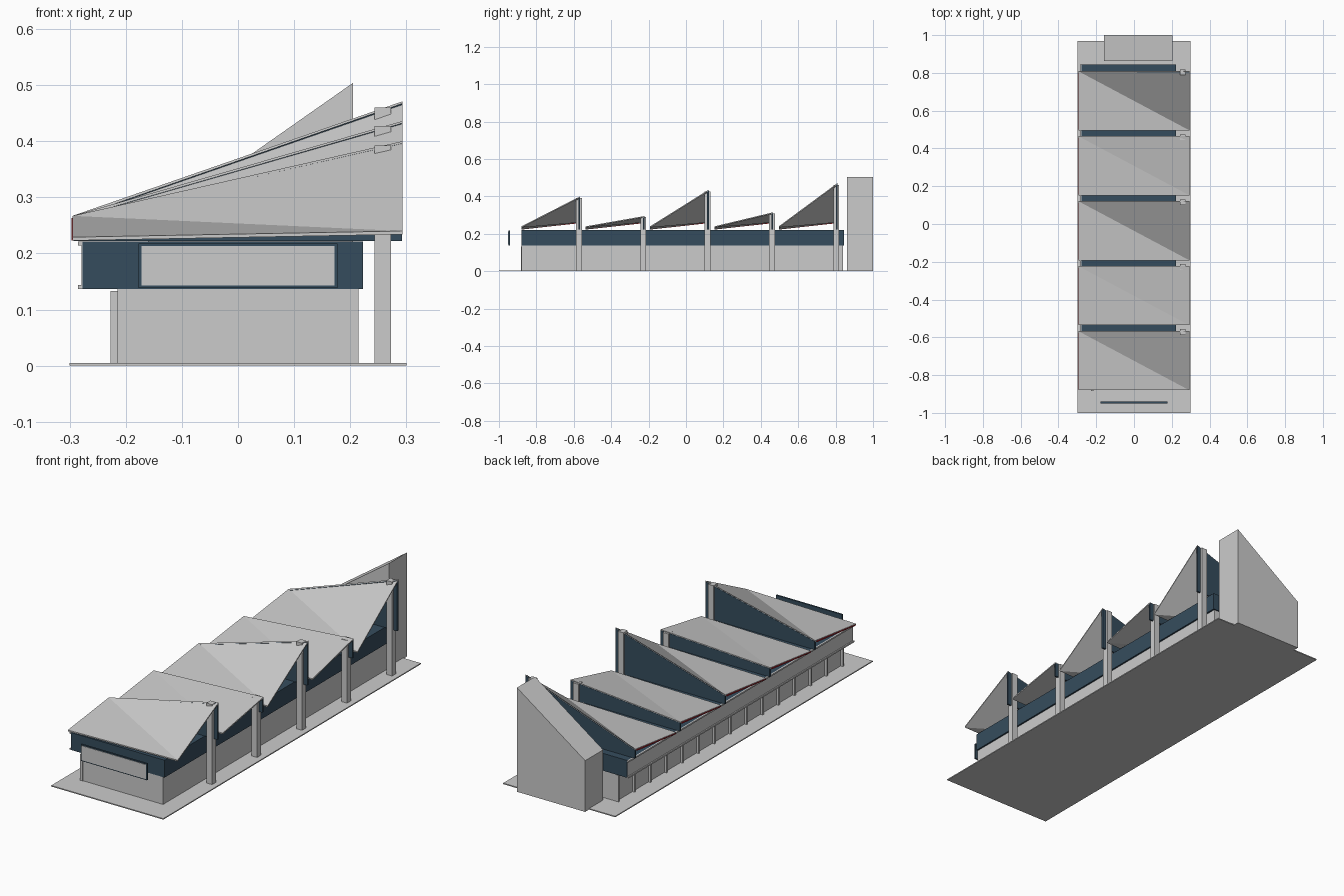
import bpy, bmesh

if "Cube" in bpy.data.objects:
    bpy.data.objects.remove(bpy.data.objects["Cube"])


def material(name, rgb):
    m = bpy.data.materials.new(name)
    m.diffuse_color = (*rgb, 1)
    m.use_nodes = True
    m.node_tree.nodes["Principled BSDF"].inputs["Base Color"].default_value = m.diffuse_color
    return m


CONCRETE = material("concrete_grey", (0.60, 0.60, 0.60))
GLASS = material("dark_blue_glass", (0.036, 0.073, 0.11))
RED = material("red_trim", (0.50, 0.02, 0.03))


def prism(name, bottom, top, mat):
    """Solid between two matching rings of points."""
    bm = bmesh.new()
    a = [bm.verts.new(p) for p in bottom]
    b = [bm.verts.new(p) for p in top]
    n = len(a)
    bm.faces.new(a[::-1])
    bm.faces.new(b)
    for i in range(n):
        j = (i + 1) % n
        bm.faces.new((a[i], a[j], b[j], b[i]))
    return finish(name, bm, mat)


def finish(name, bm, mat):
    bmesh.ops.recalc_face_normals(bm, faces=bm.faces[:])
    me = bpy.data.meshes.new(name)
    bm.to_mesh(me)
    bm.free()
    me.materials.append(mat)
    ob = bpy.data.objects.new(name, me)
    bpy.context.collection.objects.link(ob)
    return ob


def box(name, x0, x1, y0, y1, z0, z1, mat):
    ring = [(x0, y0), (x1, y0), (x1, y1), (x0, y1)]
    return prism(name, [(x, y, z0) for x, y in ring], [(x, y, z1) for x, y in ring], mat)


def xz_plate(name, profile, y0, y1, mat):
    return prism(name, [(x, y0, z) for x, z in profile], [(x, y1, z) for x, z in profile], mat)


def folded_roof(name, yf, yb, z_right):
    """Slab folded along the diagonal from front right to back left."""
    t = 0.006
    corners = [(-0.295, yf, 0.229), (0.293, yf, 0.240),
               (0.293, yb, z_right), (-0.295, yb, 0.267)]
    bm = bmesh.new()
    hi = [bm.verts.new(c) for c in corners]
    lo = [bm.verts.new((x, y, z - t)) for x, y, z in corners]
    for v in (hi, lo):
        bm.faces.new((v[0], v[1], v[3]))
        bm.faces.new((v[1], v[2], v[3]))
    for i in range(4):
        j = (i + 1) % 4
        bm.faces.new((lo[i], lo[j], hi[j], hi[i]))
    return finish(name, bm, CONCRETE)


# Ground slab and lower storey
box("base_slab", -0.30, 0.30, -1.0, 0.97, 0, 0.005, CONCRETE)
box("lower_wall", -0.215, 0.215, -0.88, 0.84, 0.005, 0.137, CONCRETE)

# Row of thin fins along the left wall
FINS = 15
for i in range(FINS):
    y = -0.883 + i * 1.715 / (FINS - 1)
    box(f"wall_fin_{i + 1}", -0.227, -0.214, y, y + 0.008, 0.005, 0.133, CONCRETE)

# Upper storey: glass block with a solid left side and two rails
box("upper_glass_block", -0.277, 0.223, -0.88, 0.845, 0.137, 0.221, GLASS)
box("left_side_panel", -0.279, -0.2765, -0.879, 0.844, 0.138, 0.220, CONCRETE)
for part, z in (("lower", 0.137), ("upper", 0.214)):
    box(f"{part}_side_rail", -0.285, -0.277, -0.88, 0.845, z, z + 0.007, CONCRETE)

# Roof bays: folded slab, rear glazing, red edge strip and column
BACK_HEIGHTS = (0.400, 0.295, 0.436, 0.315, 0.471)
COLUMN_TOPS = (0.392, 0.290, 0.427, 0.309, 0.460)
for i, (zr, zc) in enumerate(zip(BACK_HEIGHTS, COLUMN_TOPS)):
    yf = -0.88 + i * 0.344
    yb = yf + 0.313
    n = i + 1
    folded_roof(f"folded_roof_{n}", yf, yb, zr)
    xz_plate(f"rear_glazing_{n}",
             [(-0.293, 0.222), (0.292, 0.222), (0.292, zr - 0.004), (-0.293, 0.263)],
             yb - 0.008, yb + 0.001, GLASS)
    strip = [(yf + 0.003, 0.223), (yb - 0.01, 0.256), (yb - 0.01, 0.263), (yf + 0.003, 0.227)]
    prism(f"red_edge_strip_{n}", [(-0.297, y, z) for y, z in strip],
          [(-0.293, y, z) for y, z in strip], RED)
    box(f"column_{n}", 0.243, 0.273, yb - 0.021, yb + 0.010, 0.005, zc, CONCRETE)

# Freestanding front panel with a dark frame
box("front_panel_frame", -0.177, 0.177, -0.949, -0.941, 0.138, 0.218, GLASS)
box("front_panel_face", -0.172, 0.172, -0.951, -0.948, 0.143, 0.213, CONCRETE)

# Rear tower with a sloping top
xz_plate("rear_tower", [(-0.16, 0), (0.205, 0), (0.205, 0.504), (-0.16, 0.248)],
         0.862, 1.0, CONCRETE)
